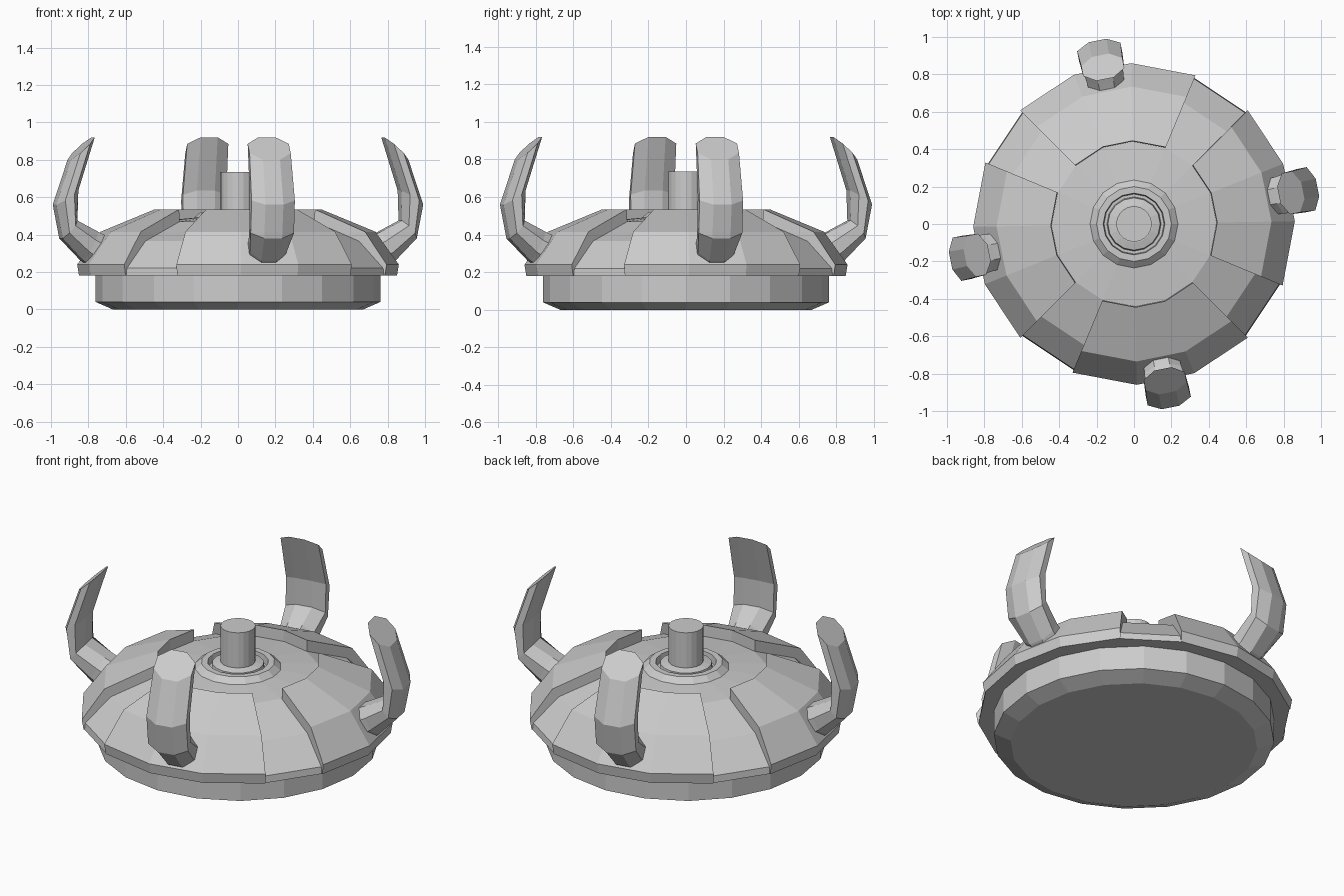
import bpy
from math import sin, cos, pi, radians

if "Cube" in bpy.data.objects:
    bpy.data.objects.remove(bpy.data.objects["Cube"])


def make(name, verts, faces):
    mesh = bpy.data.meshes.new(name)
    mesh.from_pydata(verts, [], faces)
    obj = bpy.data.objects.new(name, mesh)
    bpy.context.collection.objects.link(obj)
    return obj


def loft(name, rings):
    """Skin equal-length closed rings, listed from bottom to top, with end caps."""
    n = len(rings[0])
    verts = [v for ring in rings for v in ring]
    faces = [(k * n + i, k * n + (i + 1) % n, (k + 1) * n + (i + 1) % n, (k + 1) * n + i)
             for k in range(len(rings) - 1) for i in range(n)]
    faces += [tuple(reversed(range(n))), tuple(range(len(verts) - n, len(verts)))]
    return make(name, verts, faces)


def polar(r, deg, z):
    return (r * cos(radians(deg)), r * sin(radians(deg)), z)


def lathe(name, profile, sides, start=0):
    return loft(name, [[polar(r, start + i * 360 / sides, z) for i in range(sides)]
                       for r, z in profile])


# Foot disc with chamfered underside
lathe("foot_disc", [(0.67, 0), (0.762, 0.04), (0.762, 0.19)], 20)

# Inner dome with collar groove in the middle
lathe("dome", [(0.74, 0.18), (0.845, 0.18), (0.84, 0.22), (0.70, 0.365), (0.44, 0.47),
               (0.235, 0.49), (0.20, 0.52), (0.165, 0.52), (0.16, 0.48),
               (0.145, 0.48), (0.14, 0.515), (0.10, 0.525)], 16)

# Centre post
lathe("centre_post", [(0.095, 0.46), (0.095, 0.735)], 20)

# Armour plates: radial section swept over three steps
SECTION = [(0.80, 0.18), (0.85, 0.18), (0.86, 0.24), (0.735, 0.415), (0.445, 0.535),
           (0.44, 0.43), (0.66, 0.34)]
# Horn stations: inner point (r, z), outer point (r, z), half width
HORN = [((0.70, 0.38), (0.79, 0.22), 0.095),
        ((0.77, 0.415), (0.85, 0.26), 0.10),
        ((0.885, 0.475), (0.965, 0.38), 0.118),
        ((0.88, 0.635), (1.0, 0.56), 0.118),
        ((0.79, 0.92), (0.92, 0.80), 0.112)]


def plate(i):
    base = i * 90 - 112.5
    rings = [[polar(r, base + a, z) for r, z in SECTION] for a in (0, 23.5, 44.5, 67.5)]
    loft(f"armour_plate_{i}", [list(reversed(r)) for r in rings])


def horn(i):
    ang = radians(i * 90 - 78.75)
    ca, sa = cos(ang), sin(ang)
    rings = []
    for (r0, z0), (r1, z1), w in HORN:
        ring = []
        for k in range(8):
            t = (k + 0.5) * pi / 4
            u, v = cos(t) / cos(pi / 8), sin(t) / cos(pi / 8)
            r = (r0 + r1) / 2 + u * (r1 - r0) / 2
            z = (z0 + z1) / 2 + u * (z1 - z0) / 2
            ring.append((r * ca - v * w * sa, r * sa + v * w * ca, z))
        rings.append(ring)
    loft(f"horn_{i}", rings)


for i in range(4):
    plate(i)
    horn(i)
